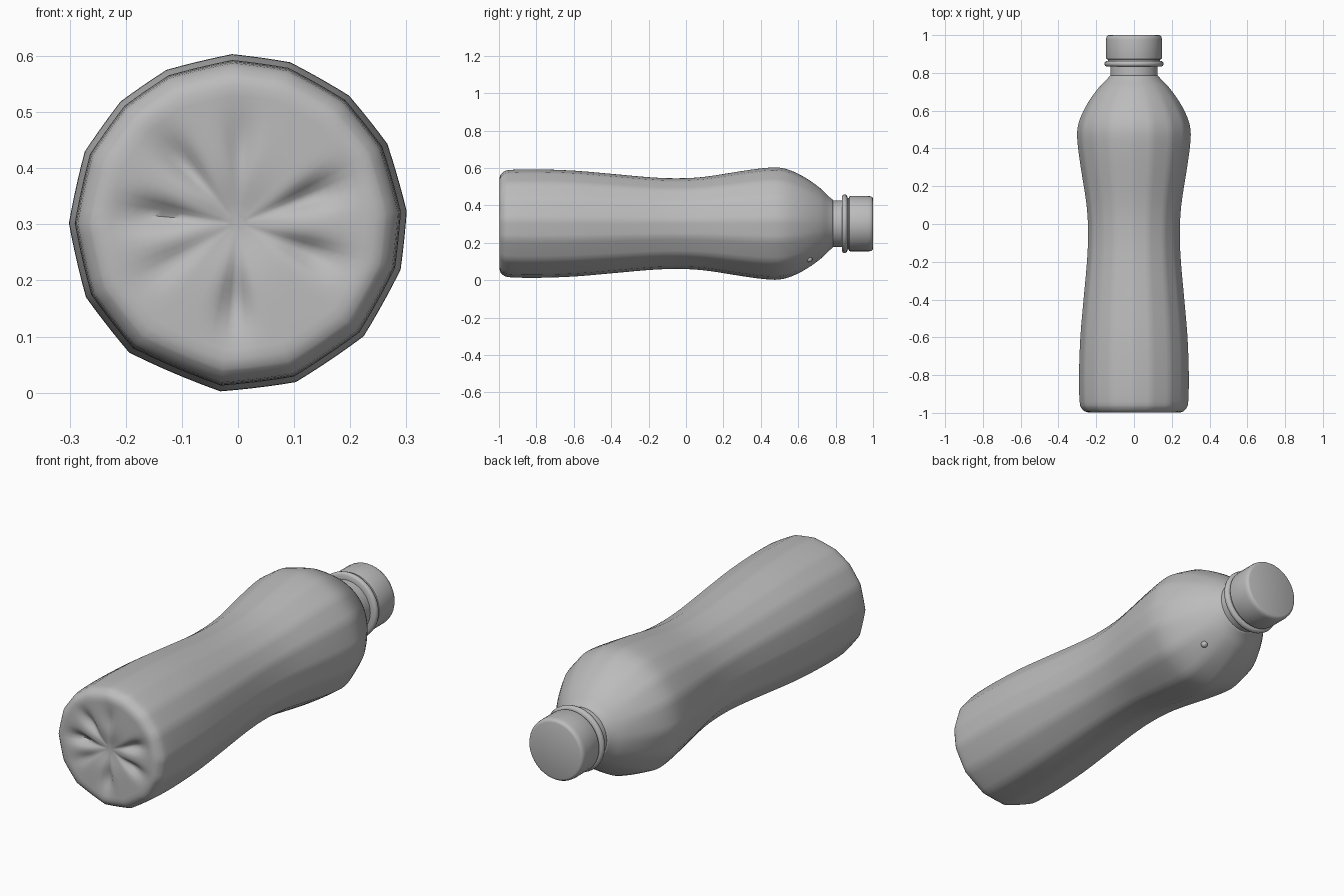
import bpy
import math
from mathutils import Vector

cube = bpy.data.objects.get("Cube")
if cube:
    bpy.data.objects.remove(cube, do_unlink=True)

AXIS_Z = 0.302
plastic = bpy.data.materials.new("grey plastic")
plastic.use_nodes = True
grey = (0.5, 0.5, 0.5, 1)
plastic.diffuse_color = grey
plastic.node_tree.nodes["Principled BSDF"].inputs["Base Color"].default_value = grey


def make_object(name, verts, faces, angle):
    mesh = bpy.data.meshes.new(name)
    mesh.from_pydata(verts, [], faces)
    mesh.materials.append(plastic)
    obj = bpy.data.objects.new(name, mesh)
    bpy.context.collection.objects.link(obj)
    bpy.ops.object.select_all(action="DESELECT")
    obj.select_set(True)
    bpy.context.view_layer.objects.active = obj
    bpy.ops.object.shade_smooth_by_angle(angle=math.radians(angle))
    return obj


def loft(name, rings, angle):
    """Skin a row of equal rings that run towards +y, closing both ends."""
    n = len(rings[0])
    verts = [p for ring in rings for p in ring]
    faces = []
    for k in range(len(rings) - 1):
        for i in range(n):
            a, b = k * n + i, k * n + (i + 1) % n
            faces.append((a, a + n, b + n, b))
    last = (len(rings) - 1) * n
    faces.append(tuple(range(n)))
    faces.append(tuple(last + i for i in reversed(range(n))))
    return make_object(name, verts, faces, angle)


def lathe(name, profile, sides=40, angle=35):
    """Round part on the bottle axis from (y, radius) pairs."""
    turns = [math.tau * i / sides for i in range(sides)]
    rings = [[(r * math.cos(t), y, AXIS_Z + r * math.sin(t)) for t in turns]
             for y, r in profile]
    return loft(name, rings, angle)


# Uneven many-sided cross-section, with each side split for the moulded base
corners = [math.radians(a) for a in
           (4, 28, 49, 72, 92, 115, 134, 155, 180, 206, 230, 264, 290, 318, 344)]
SPLIT = 5
section = []
for i, a in enumerate(corners):
    b = corners[(i + 1) % len(corners)]
    p, q = Vector((math.cos(a), math.sin(a))), Vector((math.cos(b), math.sin(b)))
    for s in range(SPLIT):
        flat = p.lerp(q, s / SPLIT)
        section.append(flat.lerp(flat.normalized(), 0.2))

# Radial grooves pressed into the base: direction, depth
grooves = [(math.radians(a), d) for a, d in
           ((20, 0.03), (-22, 0.026), (-92, 0.026), (-150, 0.012),
            (174, 0.032), (132, 0.024), (88, 0.014))]


def base_depth(t, f):
    """Inward depth of the base at direction t and radius fraction f."""
    band = math.exp(-((f - 0.58) / 0.25) ** 2)
    depth = 0.018 * math.exp(-(f / 0.3) ** 2)
    for a, d in grooves:
        off = math.atan2(math.sin(t - a), math.cos(t - a))
        depth += d * band * math.exp(-(off / 0.16) ** 2)
    return depth


def smooth_curve(points, steps):
    """Catmull-Rom curve through (y, radius) points."""
    pts = [Vector(p) for p in points]
    pts = [pts[0]] + pts + [pts[-1]]
    out = []
    for a, b, c, d in zip(pts, pts[1:], pts[2:], pts[3:]):
        for s in range(steps):
            t = s / steps
            out.append(b + (c - a) * (t / 2)
                       + (a * 2 - b * 5 + c * 4 - d) * (t * t / 2)
                       + (b * 3 - a - c * 3 + d) * (t ** 3 / 2))
    return out + [pts[-1]]


# Bottle body: moulded base, then waist, shoulder and neck
rings = []
RIM = 0.245
STEPS = 14
for k in range(1, STEPS + 1):
    f = k / STEPS
    rings.append([(RIM * f * p.x,
                   -0.998 + base_depth(math.atan2(p.y, p.x), f),
                   AXIS_Z + RIM * f * p.y) for p in section])
body_curve = smooth_curve(
    [(-0.992, 0.262), (-0.975, 0.278), (-0.94, 0.288), (-0.8, 0.291),
     (-0.6, 0.284), (-0.4, 0.267), (-0.2, 0.249), (-0.05, 0.243),
     (0.1, 0.251), (0.3, 0.282), (0.42, 0.298), (0.5, 0.3), (0.57, 0.281),
     (0.65, 0.239), (0.72, 0.188), (0.76, 0.149), (0.785, 0.128)], 3)
for y, r in body_curve:
    blend = min(1, max(0, (y - 0.52) / 0.24))   # facets fade into the neck
    ring = []
    for p in section:
        q = p.lerp(p.normalized(), blend)
        ring.append((r * q.x, y, AXIS_Z + r * q.y))
    rings.append(ring)
loft("bottle_body", rings, 60)

# Neck with its support ring, and the screw cap
lathe("neck", [(0.77, 0.126), (0.8, 0.125), (0.88, 0.125)])
lathe("neck_ring", [(0.834, 0.125), (0.834, 0.147), (0.839, 0.154), (0.848, 0.157),
                    (0.857, 0.154), (0.862, 0.147), (0.864, 0.125)], angle=50)
lathe("cap_band", [(0.86, 0.138), (0.876, 0.138)])
lathe("screw_cap", [(0.87, 0.138), (0.873, 0.146), (0.88, 0.148), (0.975, 0.148),
                    (0.989, 0.146), (0.997, 0.141), (1.0, 0.133)], angle=40)

# Small moulding nub low on the shoulder
bpy.ops.mesh.primitive_uv_sphere_add(segments=12, ring_count=8, radius=0.016,
                                     location=(0.125, 0.66, 0.112))
nub = bpy.context.object
nub.name = "moulding_nub"
nub.data.materials.append(plastic)
bpy.ops.object.shade_smooth_by_angle(angle=math.radians(60))
